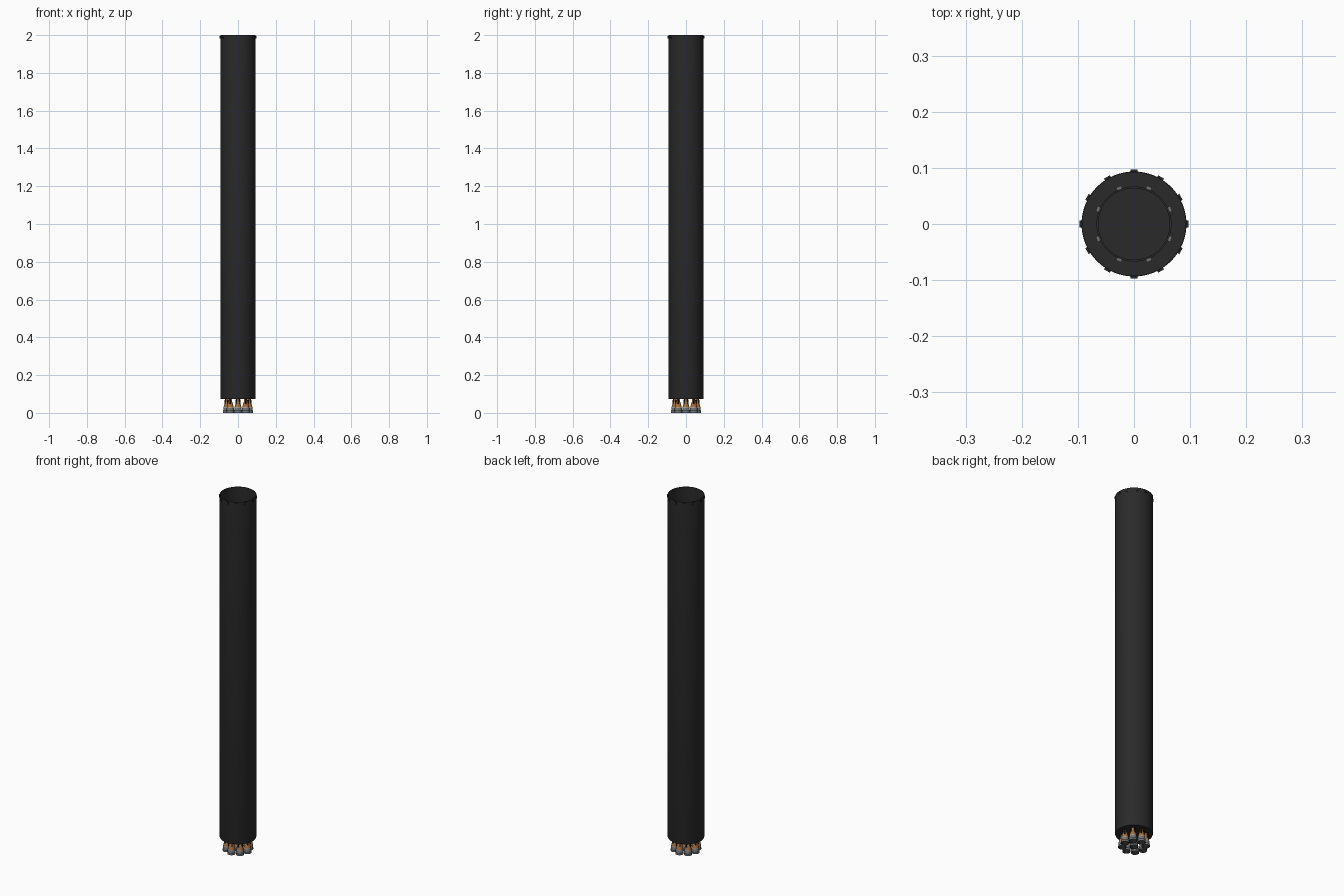
import bpy, bmesh, math
from mathutils import Matrix, Vector

if "Cube" in bpy.data.objects:
    bpy.data.objects.remove(bpy.data.objects["Cube"])


def material(name, rgb):
    m = bpy.data.materials.new(name)
    m.diffuse_color = (*rgb, 1)
    m.use_nodes = True
    m.node_tree.nodes["Principled BSDF"].inputs["Base Color"].default_value = m.diffuse_color
    return m


BLACK = material("charcoal", (0.023, 0.023, 0.024))
DARK = material("soot_black", (0.012, 0.012, 0.012))
STEEL = material("steel_grey", (0.16, 0.17, 0.18))
TAN = material("pale_tan", (0.42, 0.33, 0.25))
COPPER = material("copper", (0.40, 0.17, 0.045))


def finish(name, bm, mats, smooth=True):
    mesh = bpy.data.meshes.new(name)
    bm.to_mesh(mesh)
    bm.free()
    for m in mats:
        mesh.materials.append(m)
    ob = bpy.data.objects.new(name, mesh)
    bpy.context.collection.objects.link(ob)
    if smooth:
        bpy.ops.object.select_all(action='DESELECT')
        ob.select_set(True)
        bpy.context.view_layer.objects.active = ob
        bpy.ops.object.shade_smooth_by_angle(angle=math.radians(35))
    return ob


def lathe(bm, profile, segs, center=(0, 0), closed=False, mats=None):
    """Revolve (radius, z) points; mats gives a material index per band."""
    rings = []
    for r, z in profile:
        if r == 0:
            rings.append([bm.verts.new((center[0], center[1], z))] * segs)
        else:
            rings.append([bm.verts.new((center[0] + r * math.cos(a), center[1] + r * math.sin(a), z))
                          for a in (2 * math.pi * i / segs for i in range(segs))])
    n = len(rings)
    for k in range(n if closed else n - 1):
        a, b = rings[k], rings[(k + 1) % n]
        for i in range(segs):
            j = (i + 1) % segs
            loop = list(dict.fromkeys((a[i], a[j], b[j], b[i])))
            f = bm.faces.new(loop)
            if mats:
                f.material_index = mats[k]


def box(bm, size, radius, angle, z):
    mat = (Matrix.Rotation(angle, 4, 'Z') @ Matrix.Translation((radius, 0, z))
           @ Matrix.Diagonal((*size, 1)))
    bmesh.ops.create_cube(bm, size=1, matrix=mat)


def rod(bm, p, q, r):
    p, q = Vector(p), Vector(q)
    d = q - p
    mat = Matrix.Translation((p + q) / 2) @ d.to_track_quat('Z', 'Y').to_matrix().to_4x4()
    bmesh.ops.create_cone(bm, cap_ends=True, segments=8, radius1=r, radius2=r,
                          depth=d.length, matrix=mat)


# Long open-topped tube
bm = bmesh.new()
lathe(bm, [(0.0925, 0.073), (0.0935, 0.076), (0.0935, 2.0), (0.092, 2.0), (0.092, 0.073)], 64, closed=True)
finish("body_tube", bm, [BLACK])

# Base plate closing the tube, with a raised central disc inside
bm = bmesh.new()
lathe(bm, [(0, 0.074), (0.0925, 0.074), (0.0925, 0.08), (0.067, 0.08),
           (0.067, 0.086), (0.0645, 0.086), (0.0645, 0.09), (0, 0.09)], 64)
finish("base_plate", bm, [BLACK])

# Clamps around the top rim
bm = bmesh.new()
for i in range(12):
    box(bm, (0.004, 0.012, 0.012), 0.0947, i * math.pi / 6, 1.988)
finish("rim_clamps", bm, [BLACK], False)

# Small fittings on the inner ledge
bm = bmesh.new()
for i in range(8):
    box(bm, (0.005, 0.010, 0.005), 0.0695, (i + 0.5) * math.pi / 4, 0.0825)
finish("inner_fittings", bm, [STEEL], False)

# One centre engine and eight around it
spots = [(0.0, 0.0)] + [(0.058 * math.cos(i * math.pi / 4), 0.058 * math.sin(i * math.pi / 4))
                        for i in range(8)]
bells, hardware = bmesh.new(), bmesh.new()
bell = [(0.0075, 0.074), (0.0085, 0.064), (0.0125, 0.053), (0.0165, 0.038), (0.0180, 0.030),
        (0.0187, 0.026), (0.0202, 0.012), (0.0208, 0.009), (0.0208, 0.0),
        (0.0196, 0.0), (0.0170, 0.026), (0.0110, 0.050), (0, 0.058)]
bands = [0, 0, 0, 0, 1, 2, 3, 2, 2, 3, 3, 3]
for n, (x, y) in enumerate(spots):
    lathe(bells, bell, 24, (x, y), mats=bands)
    # pump and feed pipes beside each throat
    for k in (0.5, 1.5):
        a = math.atan2(y, x) + k * math.pi / 2 - math.pi / 2
        c, s = math.cos(a), math.sin(a)
        rod(hardware, (x + 0.0155 * c, y + 0.0155 * s, 0.046),
            (x + 0.012 * c, y + 0.012 * s, 0.075), 0.003)
bmesh.ops.recalc_face_normals(bells, faces=bells.faces)
finish("engine_bells", bells, [COPPER, TAN, STEEL, DARK])
finish("engine_pipes", hardware, [DARK])
